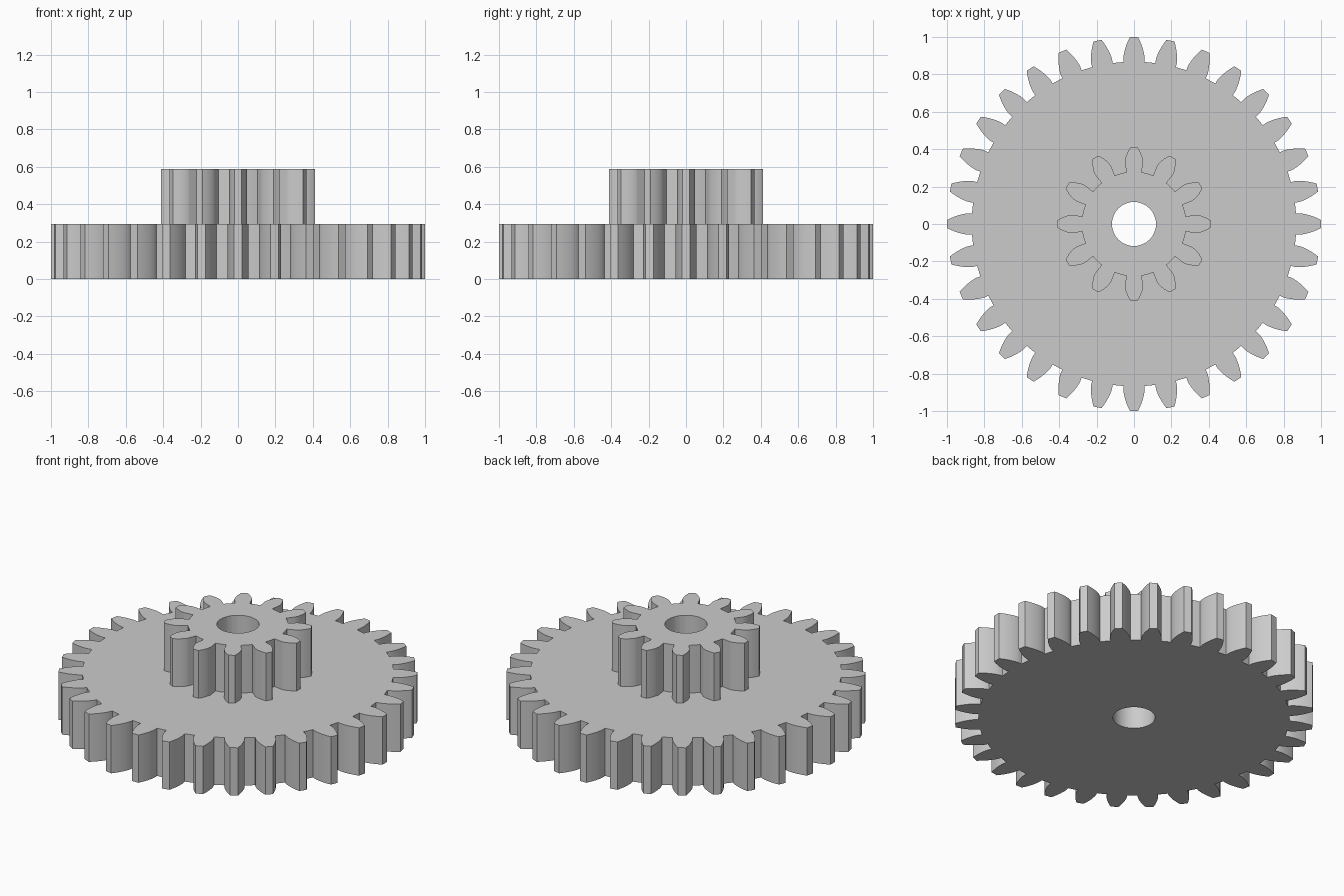
import bpy, bmesh, math

cube = bpy.data.objects.get("Cube")
if cube:
    bpy.data.objects.remove(cube)

MODULE = 1 / 17              # 32 teeth plus two addenda give a radius of 1
PRESSURE = math.radians(20)
BORE = 2 * MODULE
THICK = 5 * MODULE
FLANK_STEPS = 8

grey = bpy.data.materials.new("plain grey")
grey.use_nodes = True
colour = (0.6, 0.6, 0.6, 1)
grey.diffuse_color = colour
grey.node_tree.nodes["Principled BSDF"].inputs["Base Color"].default_value = colour


def tooth_profile(teeth):
    """Half-angle and radius pairs along one involute flank, root to tip."""
    pitch = MODULE * teeth / 2
    base = pitch * math.cos(PRESSURE)
    tip, root = pitch + MODULE, pitch - 1.25 * MODULE
    base_half = math.pi / (2 * teeth) + math.tan(PRESSURE) - PRESSURE
    flank = [(base_half, root)]
    for i in range(FLANK_STEPS + 1):
        r = base + (tip - base) * (i / FLANK_STEPS) ** 1.5
        a = math.acos(min(1, base / r))
        flank.append((base_half - math.tan(a) + a, r))
    return flank


def gear(name, teeth, z):
    flank = tooth_profile(teeth)
    outline = []
    for t in range(teeth):
        mid = t * math.tau / teeth
        outline += [(mid - a, r) for a, r in flank]
        outline += [(mid + a, r) for a, r in reversed(flank)]
        # middle of the root land
        outline.append((mid + math.pi / teeth, flank[0][1]))

    bm = bmesh.new()

    def ring(points, height):
        return [bm.verts.new((r * math.cos(a), r * math.sin(a), height)) for a, r in points]

    bore = [(a, BORE) for a, r in outline]
    # closed loop of rings: outer wall, top, bore wall, underside
    rings = [ring(outline, z), ring(outline, z + THICK),
             ring(bore, z + THICK), ring(bore, z)]
    n = len(outline)
    for k in range(4):
        low, high = rings[k], rings[(k + 1) % 4]
        for i in range(n):
            j = (i + 1) % n
            bm.faces.new((low[i], low[j], high[j], high[i]))
    bmesh.ops.recalc_face_normals(bm, faces=bm.faces)
    mesh = bpy.data.meshes.new(name)
    bm.to_mesh(mesh)
    bm.free()
    mesh.materials.append(grey)
    obj = bpy.data.objects.new(name, mesh)
    bpy.context.collection.objects.link(obj)
    bpy.ops.object.select_all(action="DESELECT")
    obj.select_set(True)
    bpy.context.view_layer.objects.active = obj
    bpy.ops.object.shade_smooth_by_angle(angle=math.radians(25))
    return obj


# Large wheel below, small pinion stacked on top
gear("large_gear", 32, 0)
gear("small_gear", 12, THICK)
